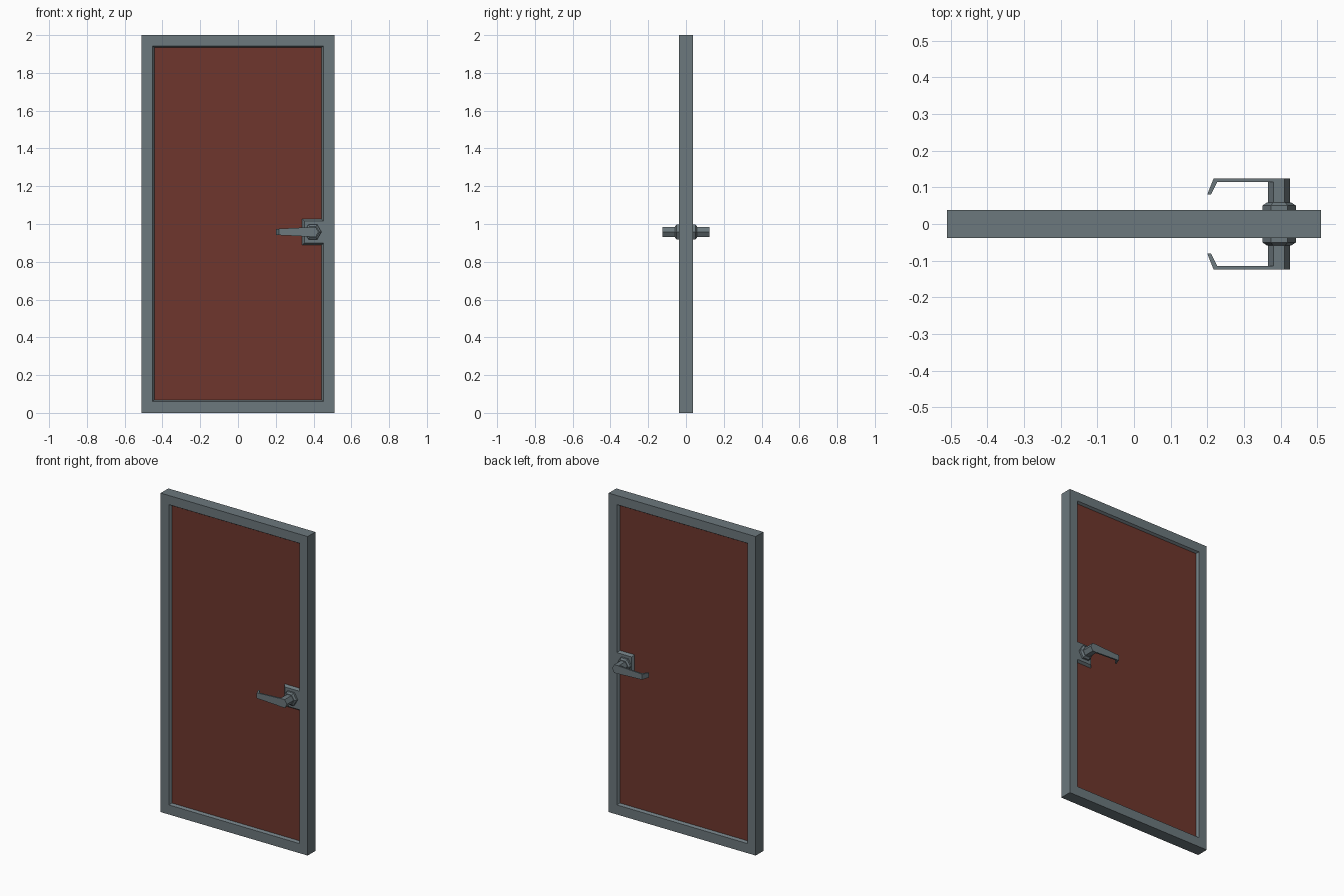
import bpy, bmesh, math

if "Cube" in bpy.data.objects:
    bpy.data.objects.remove(bpy.data.objects["Cube"])

def material(name, rgb):
    m = bpy.data.materials.new(name)
    m.diffuse_color = (*rgb, 1)
    m.use_nodes = True
    m.node_tree.nodes["Principled BSDF"].inputs["Base Color"].default_value = m.diffuse_color
    return m

GREY = material("slate grey", (0.150, 0.188, 0.205))
RED = material("dark red", (0.156, 0.037, 0.026))

def loft(name, rings, mat, cap_start=True, cap_end=True):
    """Skin a list of equal-length point rings with flat faces."""
    bm = bmesh.new()
    vs = [[bm.verts.new(p) for p in r] for r in rings]
    n = len(vs[0])
    for a, b in zip(vs, vs[1:]):
        for i in range(n):
            j = (i + 1) % n
            bm.faces.new((a[i], a[j], b[j], b[i]))
    if cap_start:
        bm.faces.new(vs[0])
    if cap_end:
        bm.faces.new(vs[-1])
    bmesh.ops.recalc_face_normals(bm, faces=bm.faces)
    me = bpy.data.meshes.new(name)
    bm.to_mesh(me)
    bm.free()
    me.materials.append(mat)
    ob = bpy.data.objects.new(name, me)
    bpy.context.collection.objects.link(ob)
    return ob

def rect(x0, x1, z0, z1, y):
    return [(x0, y, z0), (x1, y, z0), (x1, y, z1), (x0, y, z1)]

T, P = 0.038, 0.023           # half thickness of frame and of panel
CX, CZ = 0.396, 0.958         # handle axis

# frame with sloped inner lip on both sides
outer, lip, inner = (-0.51, 0.51, 0, 2), (-0.453, 0.453, 0.06, 1.943), (-0.442, 0.442, 0.069, 1.934)
ring = [rect(*inner, -P), rect(*lip, -T), rect(*outer, -T),
        rect(*outer, T), rect(*lip, T), rect(*inner, P)]
loft("door_frame", ring + [ring[0]], GREY, False, False)
bpy.data.objects.remove(bpy.data.objects["door_frame"])
loft("door_frame", ring, GREY, False, False)

# recessed panel
loft("door_panel", [rect(-0.443, 0.443, 0.068, 1.935, y) for y in (-P, P)], RED)

def hexagon(r, y):
    return [(CX + r * math.cos(k * math.pi / 3), y, CZ + r * math.sin(k * math.pi / 3))
            for k in range(6)]

for side, s in (("front", -1), ("back", 1)):
    # lock plate flush with the frame, sloped edges
    loft(side + "_lock_plate", [rect(0.34, 0.46, 0.888, 1.026, s * P),
                                rect(0.351, 0.46, 0.899, 1.015, s * T)], GREY)
    # hexagonal rosette and spindle
    loft(side + "_rosette", [hexagon(0.046, s * 0.036), hexagon(0.046, s * 0.05),
                             hexagon(0.034, s * 0.058)], GREY)
    loft(side + "_spindle", [hexagon(0.03, s * 0.05), hexagon(0.03, s * 0.124)], GREY)
    # tapering lever with hooked tip: (x, outer y), (x, inner y), half height
    sections = [((0.39, 0.1242), (0.39, 0.114), 0.0255),
                ((0.217, 0.1242), (0.227, 0.114), 0.017),
                ((0.2, 0.081), (0.21, 0.081), 0.015)]
    loft(side + "_lever", [[(a[0], s * a[1], CZ - h), (b[0], s * b[1], CZ - h),
                            (b[0], s * b[1], CZ + h), (a[0], s * a[1], CZ + h)]
                           for a, b, h in sections], GREY)
